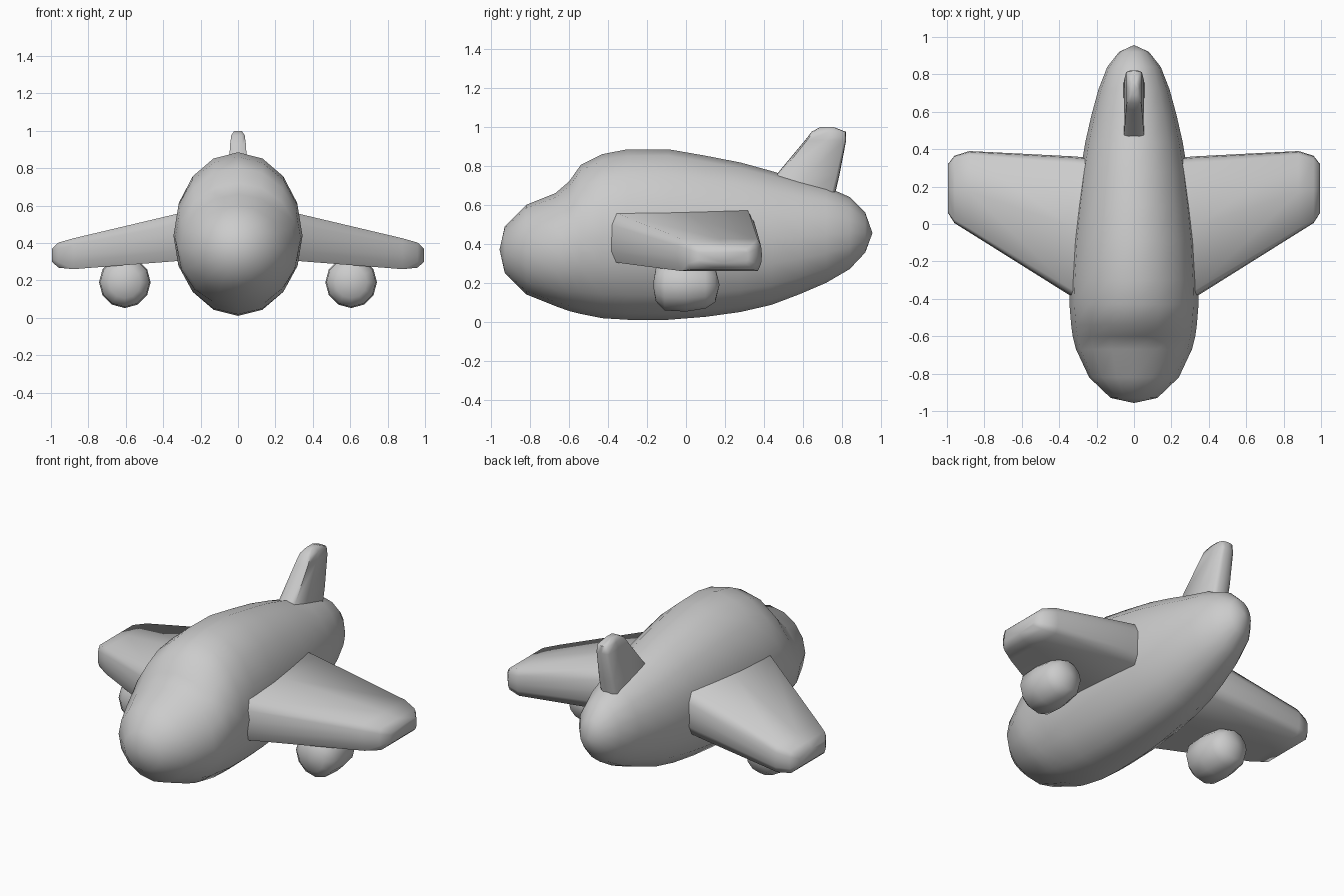
import bpy, bmesh, math
from mathutils import Vector

cube = bpy.data.objects.get("Cube")
if cube:
    bpy.data.objects.remove(cube, do_unlink=True)

grey = bpy.data.materials.new("plain grey")
grey.use_nodes = True
grey.diffuse_color = (0.6, 0.6, 0.6, 1)
grey.node_tree.nodes["Principled BSDF"].inputs["Base Color"].default_value = (0.6, 0.6, 0.6, 1)


def loft(name, rings, start=None, end=None):
    """Skin a row of rings; each end closes to a point, or flat if none is given."""
    bm = bmesh.new()
    loops = [[bm.verts.new(p) for p in ring] for ring in rings]
    n = len(loops[0])
    for a, b in zip(loops, loops[1:]):
        for i in range(n):
            j = (i + 1) % n
            bm.faces.new((a[i], a[j], b[j], b[i]))
    for loop, tip in ((loops[0], start), (loops[-1], end)):
        if tip is None:
            bm.faces.new(loop)
        else:
            pole = bm.verts.new(tip)
            for i in range(n):
                bm.faces.new((loop[i], loop[(i + 1) % n], pole))
    bmesh.ops.recalc_face_normals(bm, faces=bm.faces)
    mesh = bpy.data.meshes.new(name)
    bm.to_mesh(mesh)
    bm.free()
    mesh.materials.append(grey)
    obj = bpy.data.objects.new(name, mesh)
    bpy.context.collection.objects.link(obj)
    bpy.ops.object.select_all(action='DESELECT')
    obj.select_set(True)
    bpy.context.view_layer.objects.active = obj
    bpy.ops.object.shade_smooth_by_angle(angle=math.radians(65))
    return obj


def oval(y, x, z, rx, rz, n):
    turn = [2 * math.pi * i / n for i in range(n)]
    return [Vector((x + rx * math.sin(a), y, z + rz * math.cos(a))) for a in turn]


# Fuselage: y, bottom, top, half width
stations = [
    (-0.93, 0.25, 0.49, 0.125), (-0.82, 0.14, 0.60, 0.24), (-0.67, 0.08, 0.66, 0.31),
    (-0.60, 0.055, 0.72, 0.328), (-0.54, 0.04, 0.805, 0.336), (-0.43, 0.018, 0.86, 0.345),
    (-0.30, 0.01, 0.885, 0.342), (-0.09, 0.01, 0.885, 0.33), (0.10, 0.025, 0.852, 0.31),
    (0.28, 0.05, 0.817, 0.287), (0.44, 0.087, 0.773, 0.26), (0.58, 0.14, 0.73, 0.228),
    (0.72, 0.20, 0.693, 0.19), (0.84, 0.27, 0.64, 0.143), (0.92, 0.355, 0.56, 0.08),
]
loft("fuselage", [oval(y, 0, (b + t) / 2, w, (t - b) / 2, 16) for y, b, t, w in stations],
     (0, -0.957, 0.37), (0, 0.957, 0.455))

# Rounded slab section shared by the wings and the fin: along, across
SLAB = [(-1, 0), (-0.98, 0.55), (-0.9, 1), (0, 1), (0.9, 1), (0.98, 0.55),
        (1, 0), (0.98, -0.55), (0.9, -1), (0, -1), (-0.9, -1), (-0.98, -0.55)]

# Wings: x, front, back, bottom, top
wing_spans = [(0.18, -0.485, 0.35, 0.315, 0.59), (0.33, -0.39, 0.362, 0.303, 0.555),
              (0.88, -0.045, 0.39, 0.26, 0.425), (0.96, 0.005, 0.365, 0.268, 0.402),
              (0.995, 0.06, 0.32, 0.30, 0.37)]
for side, s in (("left", 1), ("right", -1)):
    rings = [[Vector((s * x, (f + k) / 2 + u * (k - f) / 2, (b + t) / 2 + v * (t - b) / 2))
              for u, v in SLAB] for x, f, k, b, t in wing_spans]
    loft(side + "_wing", rings)

    # Engine pod: y, radius
    pod = [(-0.155, 0.085), (-0.11, 0.132), (0, 0.138), (0.10, 0.122), (0.15, 0.09)]
    x, z = s * 0.605, 0.19
    loft(side + "_engine", [oval(y, x, z, r, r, 12) for y, r in pod],
         (x, -0.17, z), (x, 0.172, z))

# Tail fin: z, front, back, half thickness
fin = [(0.62, 0.355, 0.757, 0.057), (0.75, 0.46, 0.787, 0.053), (0.93, 0.61, 0.822, 0.042),
       (0.975, 0.645, 0.82, 0.036), (1.0, 0.69, 0.755, 0.02)]
loft("tail_fin", [[Vector((v * w, (f + k) / 2 + u * (k - f) / 2, z)) for u, v in SLAB]
                  for z, f, k, w in fin])
